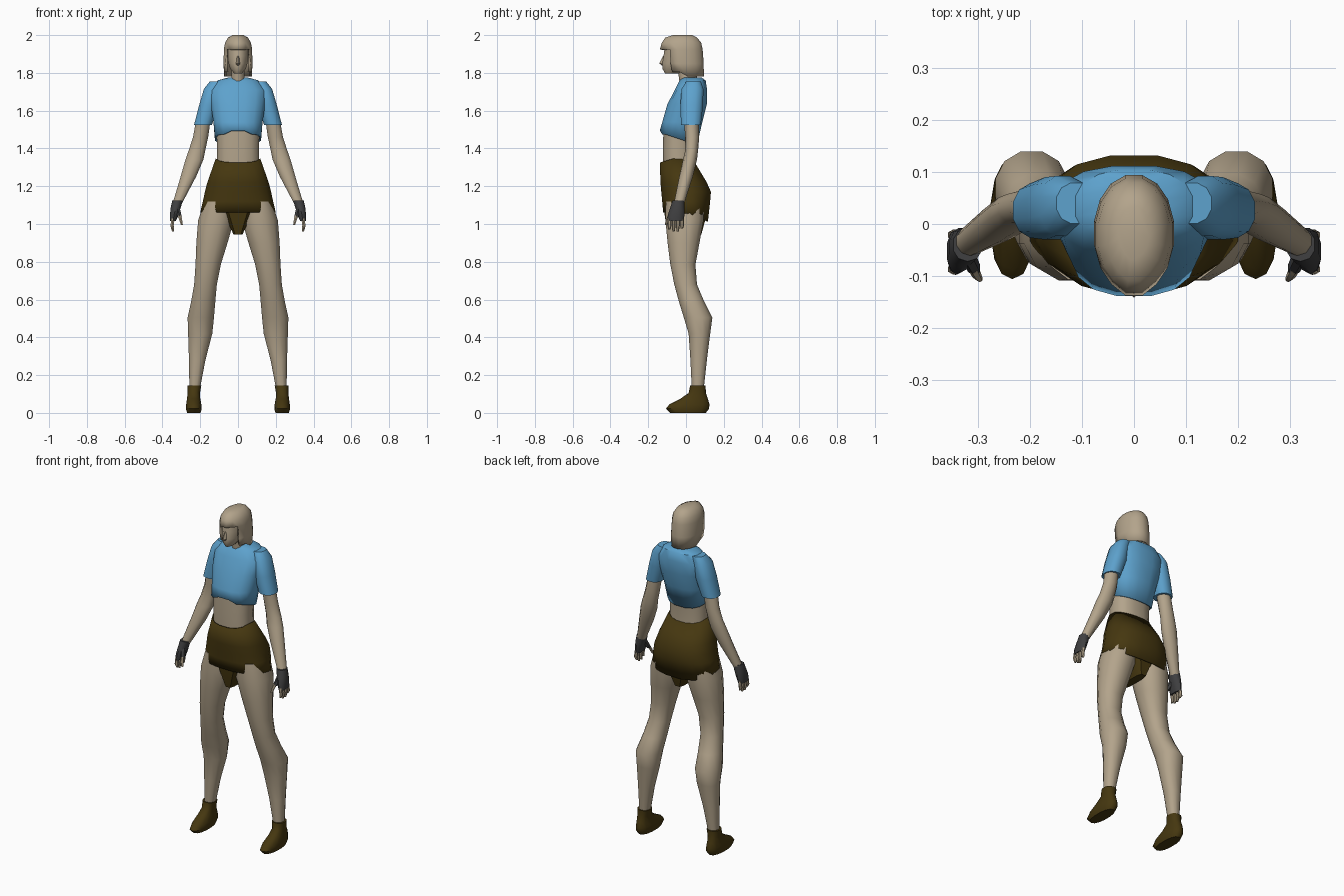
import bpy
import bmesh
import math

cube = bpy.data.objects.get("Cube")
if cube:
    bpy.data.objects.remove(cube, do_unlink=True)


def make_material(name, colour):
    mat = bpy.data.materials.new(name)
    mat.use_nodes = True
    mat.diffuse_color = (*colour, 1)
    bsdf = next(n for n in mat.node_tree.nodes if n.type == 'BSDF_PRINCIPLED')
    bsdf.inputs["Base Color"].default_value = (*colour, 1)
    return mat


skin = make_material("beige skin", (.45, .37, .26))
blue = make_material("sky blue cloth", (.11, .36, .61))
olive = make_material("dark olive cloth", (.06, .038, .005))
charcoal = make_material("charcoal leather", (.05, .05, .052))


def signed_power(value, power):
    return math.copysign(abs(value) ** power, value)


def loft(name, mat, rows, sides=12, square=2.2, mirror=1, caps=True,
         tweak=None, cut=None, crease=45):
    """Skin horizontal sections: (z, centre x, half width, front y, back y).

    tweak(co, row) moves single points; cut(centre) removes faces."""
    bm = bmesh.new()
    rings = []
    for index, (z, cx, half, front, back) in enumerate(rows):
        ring = []
        for k in range(sides):
            angle = 2 * math.pi * (k + .5) / sides
            x = mirror * cx + half * signed_power(math.cos(angle), 2 / square)
            y = (front + back) / 2
            y += (back - front) / 2 * signed_power(math.sin(angle), 2 / square)
            vert = bm.verts.new((x, y, z))
            if tweak:
                tweak(vert.co, index)
            ring.append(vert)
        rings.append(ring)
    for upper, lower in zip(rings, rings[1:]):
        for k in range(sides):
            j = (k + 1) % sides
            bm.faces.new((upper[k], upper[j], lower[j], lower[k]))
    if caps:
        bm.faces.new(rings[0])
        bm.faces.new(rings[-1])
    bmesh.ops.recalc_face_normals(bm, faces=bm.faces)
    if cut:
        doomed = [f for f in bm.faces if cut(f.calc_center_median())]
        bmesh.ops.delete(bm, geom=doomed, context='FACES')
    for face in bm.faces:
        face.smooth = True
    for edge in bm.edges:
        edge.smooth = edge.calc_face_angle(0) < math.radians(crease)
    mesh = bpy.data.meshes.new(name)
    bm.to_mesh(mesh)
    bm.free()
    mesh.materials.append(mat)
    obj = bpy.data.objects.new(name, mesh)
    bpy.context.collection.objects.link(obj)
    return obj


def thicken(obj, amount):
    shell = obj.modifiers.new("thickness", 'SOLIDIFY')
    shell.thickness = amount
    shell.offset = -1


# Head, nose and neck
loft("face", skin, [
    (1.94, 0, .062, -.115, .06),
    (1.89, 0, .058, -.122, .06),
    (1.85, 0, .052, -.128, .05),
    (1.82, 0, .042, -.126, .02),
    (1.797, 0, .02, -.112, -.03)], square=2)
loft("nose", skin, [
    (1.89, 0, .006, -.122, -.1),
    (1.85, 0, .012, -.142, -.1),
    (1.84, 0, .009, -.128, -.1)], sides=6, square=2)
loft("neck", skin, [
    (1.85, 0, .034, -.05, .045),
    (1.78, 0, .036, -.04, .06),
    (1.7, 0, .05, -.03, .08)], square=2)


# Bobbed hair, cut open around the face
def hair_edge(co, row):
    if row == 5 and co.y < 0:
        co.z += .025
    if row < 4 and co.y < -.06 and abs(co.x) < .03:
        co.y -= .006


hair = loft("hair", skin, [
    (2, 0, .03, -.065, .035),
    (1.987, 0, .053, -.105, .06),
    (1.96, 0, .07, -.124, .082),
    (1.925, 0, .076, -.134, .09),
    (1.85, 0, .078, -.13, .096),
    (1.78, 0, .075, -.12, .096)],
    sides=16, square=2.1, tweak=hair_edge,
    cut=lambda c: c.z < 1.925 and c.y < -.085 or c.z < 1.8 and abs(c.x) < .001)
thicken(hair, .012)


# Cropped shirt with a sloping hem
def shirt_hem(co, row):
    if row == 5:
        co.z = 1.475 - .34 * max(0, co.y + .11)
        if abs(co.x) < .05 and co.y < 0:
            co.z += .02


shirt = loft("shirt", blue, [
    (1.775, 0, .055, -.015, .085),
    (1.76, 0, .11, -.035, .105),
    (1.71, 0, .155, -.06, .113),
    (1.635, 0, .147, -.1, .112),
    (1.54, 0, .132, -.127, .088),
    (1.45, 0, .124, -.14, .06)],
    sides=16, square=2.5, tweak=shirt_hem,
    cut=lambda c: c.z < 1.5 and abs(c.x) < .02 and abs(c.y) < .06)
thicken(shirt, .008)

# Bare midriff
loft("waist", skin, [
    (1.56, 0, .117, -.118, .06),
    (1.4, 0, .113, -.124, .042),
    (1.29, 0, .115, -.122, .045)], sides=16, square=2.5)


# Shorts with a curved waistband and a pointed crotch
def shorts_edges(co, row):
    if row == 0:
        co.z = 1.352 - .3 * abs(co.y + .05)
    if row == 4:
        co.z -= .05 * max(0, co.y) / .12


shorts = loft("shorts", olive, [
    (1.335, 0, .12, -.14, .05),
    (1.22, 0, .165, -.137, .112),
    (1.17, 0, .178, -.133, .134),
    (1.12, 0, .189, -.128, .13),
    (1.062, 0, .203, -.123, .118)],
    sides=16, square=2.4, caps=False, tweak=shorts_edges)
thicken(shorts, .006)
loft("shorts_crotch", olive, [
    (1.1, 0, .1, -.122, .118),
    (1.05, 0, .075, -.118, .114),
    (.945, 0, .025, -.1, .085)], sides=8, square=4)

for side, sign in (("left", 1), ("right", -1)):
    def limb(part, mat, rows, **options):
        return loft(f"{side}_{part}", mat, rows, mirror=sign, **options)

    # Short sleeve and bare arm
    limb("sleeve", blue, [
        (1.755, .11, .04, .0, .08),
        (1.715, .137, .045, -.025, .094),
        (1.63, .155, .052, -.032, .092),
        (1.525, .185, .049, -.028, .08)], square=2.3)
    limb("arm", skin, [
        (1.56, .182, .04, -.012, .068),
        (1.46, .198, .042, -.004, .07),
        (1.39, .217, .046, -.004, .064),
        (1.34, .231, .05, -.016, .058),
        (1.25, .263, .043, -.036, .036),
        (1.1, .325, .025, -.066, -.012)], sides=10, square=2)

    # Fingerless glove, fingers and thumb
    limb("glove", charcoal, [
        (1.125, .32, .029, -.072, -.008),
        (1.09, .329, .028, -.082, -.008),
        (1.05, .338, .023, -.096, -.008),
        (1.015, .344, .016, -.098, -.012)], sides=10)
    for number, tip in enumerate((.972, .96, .96, .975)):
        y = -.087 + .022 * number
        limb(f"finger_{number + 1}", skin, [
            (1.03, .344, .01, y - .01, y + .01),
            (.99, .349, .01, y - .01, y + .01),
            (tip, .344, .006, y - .007, y + .005)], sides=6, square=2)
    limb("thumb_cover", charcoal, [
        (1.085, .32, .014, -.08, -.04),
        (1.035, .308, .013, -.1, -.07)], sides=6, square=2)
    limb("thumb", skin, [
        (1.045, .31, .01, -.096, -.072),
        (1.02, .303, .009, -.108, -.088),
        (.995, .297, .006, -.112, -.1)], sides=6, square=2)

    # Leg with a pronounced calf
    limb("leg", skin, [
        (1.12, .105, .075, -.11, .1),
        (1.02, .116, .098, -.112, .096),
        (.9, .138, .085, -.1, .074),
        (.785, .158, .069, -.085, .052),
        (.68, .172, .062, -.064, .06),
        (.59, .184, .066, -.04, .098),
        (.505, .197, .072, -.014, .142),
        (.42, .2, .066, .012, .13),
        (.28, .216, .045, .022, .112),
        (.12, .23, .028, .03, .094)], sides=12, square=2.2)

    # Ankle boot
    limb("shoe", olive, [
        (.145, .231, .038, .022, .104),
        (.105, .234, .033, .014, .105),
        (.075, .235, .036, -.03, .116),
        (.045, .234, .041, -.088, .124),
        (.022, .234, .043, -.106, .122),
        (0, .234, .036, -.085, .105)], sides=14, square=2.3)
